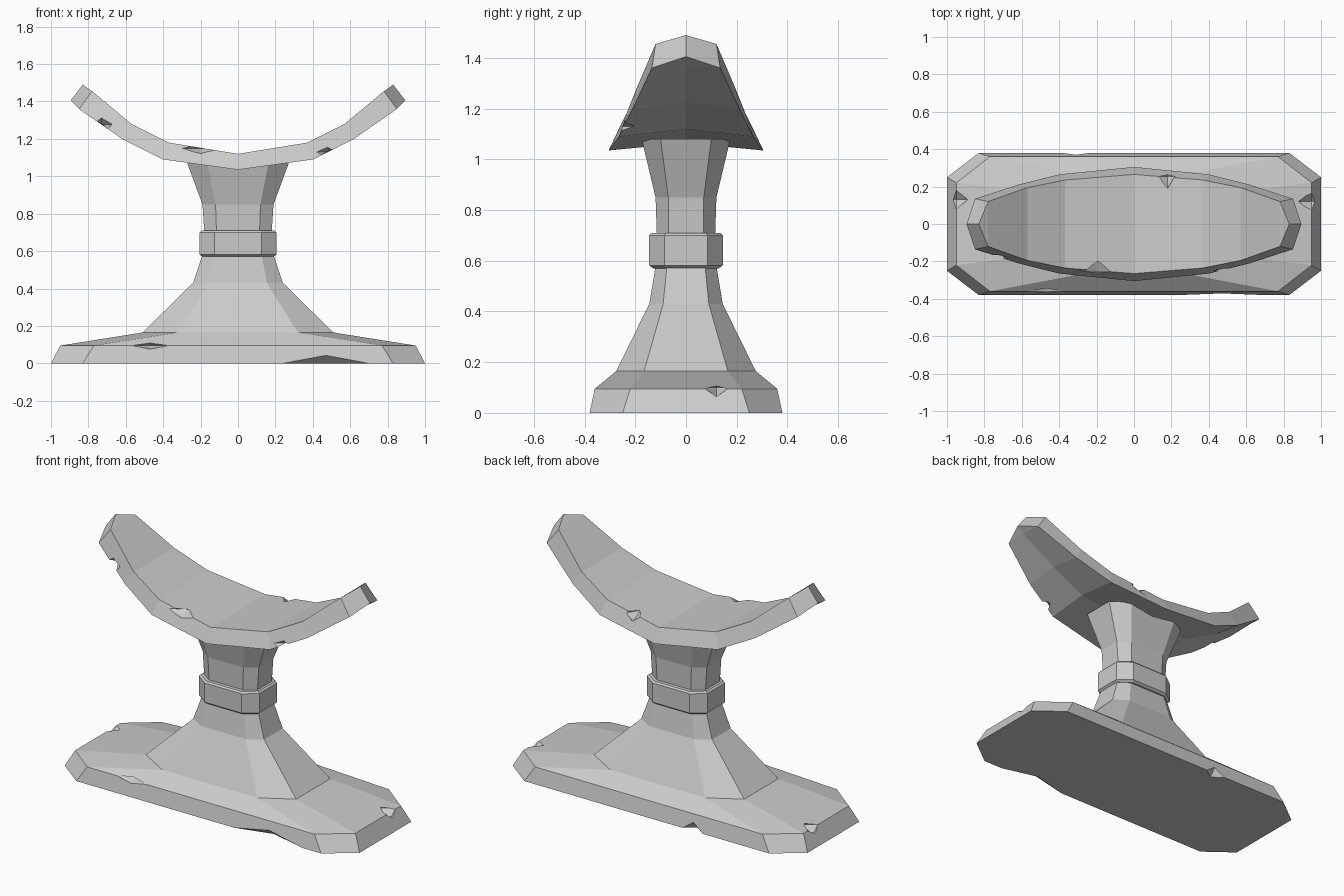
import bpy
import bmesh

old = bpy.data.objects.get("Cube")
if old:
    bpy.data.objects.remove(old, do_unlink=True)

stone = bpy.data.materials.new("grey stone")
stone.use_nodes = True
GREY = (0.6, 0.6, 0.6, 1)
stone.diffuse_color = GREY
stone.node_tree.nodes["Principled BSDF"].inputs["Base Color"].default_value = GREY


def make_object(name, bm):
    bmesh.ops.recalc_face_normals(bm, faces=bm.faces)
    mesh = bpy.data.meshes.new(name)
    bm.to_mesh(mesh)
    bm.free()
    mesh.materials.append(stone)
    obj = bpy.data.objects.new(name, mesh)
    bpy.context.collection.objects.link(obj)
    return obj


def octagon_loft(name, levels):
    """Stack eight-sided rings: (z, half x, half y, corner x, corner y)."""
    bm = bmesh.new()
    rings = []
    for z, hx, hy, cx, cy in levels:
        quarter = [(hx, cy), (cx, hy)]
        half = quarter + [(-x, y) for x, y in reversed(quarter)]
        outline = half + [(-x, -y) for x, y in half]
        rings.append([bm.verts.new((x, y, z)) for x, y in outline])
    for low, high in zip(rings, rings[1:]):
        for i in range(8):
            j = (i + 1) % 8
            bm.faces.new((low[i], low[j], high[j], high[i]))
    bm.faces.new(rings[0])
    bm.faces.new(rings[-1])
    return make_object(name, bm)


def chip(obj, nicks):
    """Carve small octahedral chips out of an object: centre and radii."""
    for centre, radii in nicks:
        bm = bmesh.new()
        bmesh.ops.create_cone(bm, segments=4, radius1=1, radius2=0, depth=1)
        bmesh.ops.translate(bm, vec=(0, 0, 0.5), verts=bm.verts)
        caps = [f for f in bm.faces if len(f.verts) == 4]
        bmesh.ops.delete(bm, geom=caps, context='FACES_ONLY')
        dup = bmesh.ops.duplicate(bm, geom=bm.verts[:] + bm.edges[:] + bm.faces[:])
        bmesh.ops.scale(bm, vec=(1, 1, -1),
                        verts=[v for v in dup["geom"] if isinstance(v, bmesh.types.BMVert)])
        bmesh.ops.remove_doubles(bm, verts=bm.verts, dist=0.001)
        bmesh.ops.scale(bm, vec=radii, verts=bm.verts)
        bmesh.ops.translate(bm, vec=centre, verts=bm.verts)
        cutter = make_object("chip_cutter", bm)
        cutter.hide_render = True
        mod = obj.modifiers.new("chip", 'BOOLEAN')
        mod.operation = 'DIFFERENCE'
        mod.solver = 'EXACT'
        mod.object = cutter
        bpy.context.view_layer.objects.active = obj
        bpy.ops.object.modifier_apply(modifier=mod.name)
        bpy.data.objects.remove(cutter, do_unlink=True)


# Plinth sweeping up into the lower stem
base = octagon_loft("base", [
    (0, 1.0, 0.38, 0.83, 0.25),
    (0.095, 0.95, 0.36, 0.77, 0.22),
    (0.165, 0.51, 0.275, 0.32, 0.165),
    (0.43, 0.24, 0.145, 0.155, 0.09),
    (0.58, 0.19, 0.12, 0.125, 0.075),
])
chip(base, [
    ((0.95, 0.12, 0.10), (0.08, 0.05, 0.045)),
    ((-0.95, 0.13, 0.095), (0.08, 0.05, 0.04)),
    ((0.47, -0.38, 0), (0.23, 0.06, 0.05)),
    ((-0.47, -0.36, 0.095), (0.1, 0.05, 0.02)),
    ((-0.31, 0.38, 0), (0.07, 0.05, 0.06)),
])

# Band around the stem
octagon_loft("collar", [
    (0.57, 0.19, 0.13, 0.12, 0.08),
    (0.582, 0.205, 0.145, 0.125, 0.085),
    (0.7, 0.205, 0.145, 0.125, 0.085),
    (0.71, 0.195, 0.137, 0.12, 0.08),
])

# Flared neck under the rest
octagon_loft("neck", [
    (0.7, 0.18, 0.115, 0.115, 0.07),
    (0.85, 0.19, 0.12, 0.12, 0.07),
    (1.08, 0.275, 0.175, 0.165, 0.1),
])

# Curved rest: upper edge, lower edge and underside height per station
UPPER = [(0, 0.265, 1.12), (0.37, 0.235, 1.18), (0.57, 0.195, 1.28), (0.78, 0.12, 1.455)]
LOWER = [(0, 0.305, 1.035), (0.4, 0.265, 1.09), (0.62, 0.21, 1.2), (0.85, 0.135, 1.36)]
UNDERSIDE = [1.065, 1.12, 1.23, 1.37]


def mirrored(points):
    return [(-x, y, z) for x, y, z in reversed(points[1:])] + points


bm = bmesh.new()
spine = [(x, 0, z) for (x, y, z), z in zip(LOWER, UNDERSIDE)]
sections = []
for (ux, uy, uz), (lx, ly, lz), (sx, sy, sz) in zip(
        mirrored(UPPER), mirrored(LOWER), mirrored(spine)):
    loop = [(ux, -uy, uz), (ux, uy, uz), (lx, ly, lz), (sx, sy, sz), (lx, -ly, lz)]
    sections.append([bm.verts.new(p) for p in loop])
for a, b in zip(sections, sections[1:]):
    for i in range(5):
        j = (i + 1) % 5
        bm.faces.new((a[i], a[j], b[j], b[i]))
# Pointed ends
for side, (uf, ub, lb, s, lf) in ((-1, sections[0]), (1, sections[-1])):
    top = bm.verts.new((side * 0.83, 0, 1.49))
    low = bm.verts.new((side * 0.895, 0, 1.405))
    bm.faces.new((uf, ub, top))
    bm.faces.new((ub, lb, low, top))
    bm.faces.new((lf, uf, top, low))
    bm.faces.new((lb, s, low))
    bm.faces.new((s, lf, low))
rest = make_object("curved_rest", bm)
chip(rest, [
    ((0.18, 0.255, 1.145), (0.05, 0.07, 0.04)),
    ((-0.2, -0.255, 1.15), (0.11, 0.06, 0.03)),
    ((0.48, -0.26, 1.13), (0.07, 0.06, 0.04)),
    ((-0.73, -0.18, 1.275), (0.06, 0.06, 0.05)),
])
